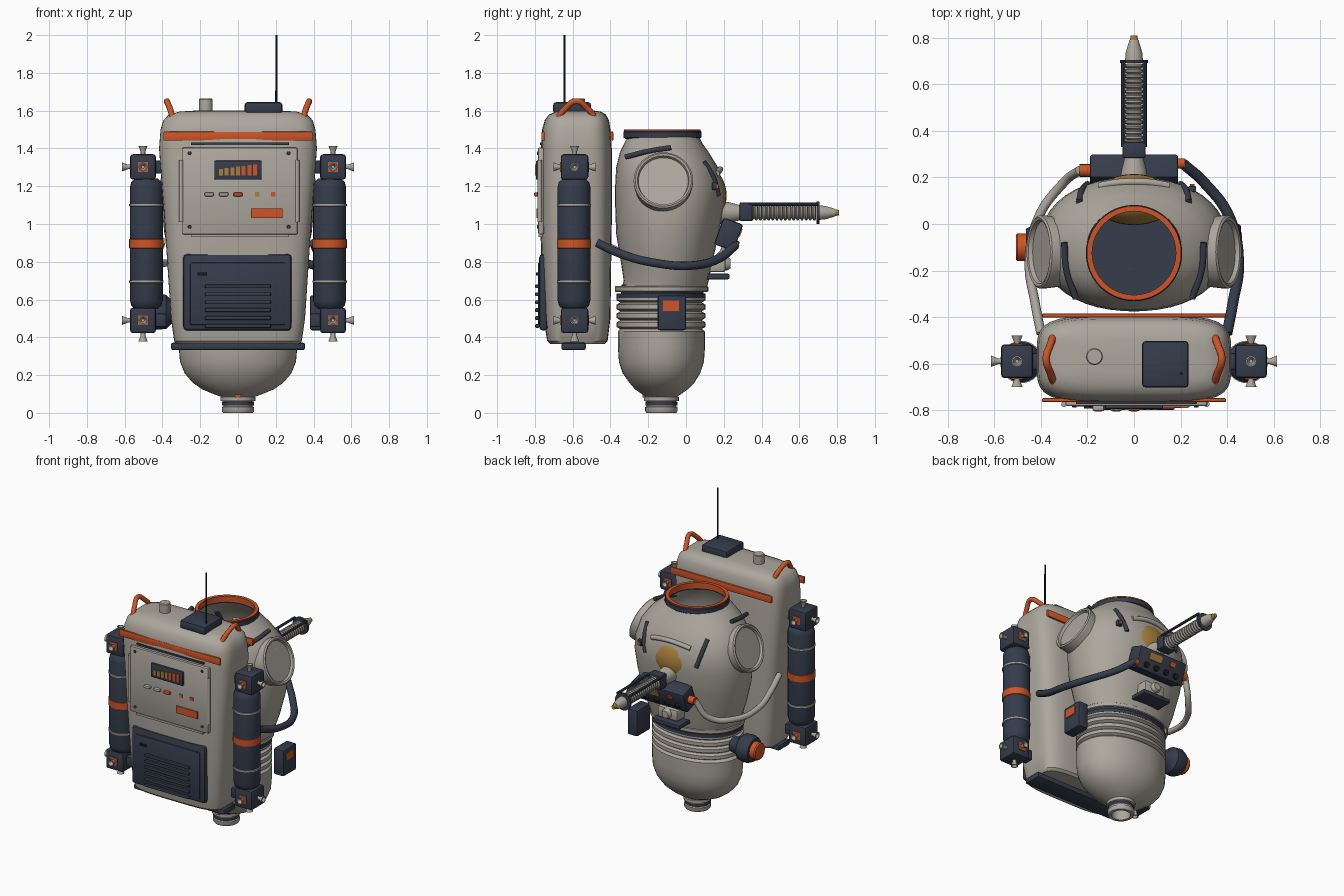
import bpy, bmesh, math
from mathutils import Vector, Matrix

cube = bpy.data.objects.get("Cube")
if cube:
    bpy.data.objects.remove(cube)


def material(name, rgb):
    m = bpy.data.materials.new(name)
    m.use_nodes = True
    m.diffuse_color = (*rgb, 1)
    m.node_tree.nodes["Principled BSDF"].inputs["Base Color"].default_value = (*rgb, 1)
    return m


SHELL = material("warm grey shell", (0.42, 0.39, 0.34))
NAVY = material("dark navy", (0.035, 0.045, 0.07))
ORANGE = material("safety orange", (0.62, 0.09, 0.02))
GOLD = material("gold", (0.4, 0.22, 0.045))
BLACK = material("black", (0.012, 0.012, 0.015))


def finish(name, bm, mats, smooth=True, angle=35):
    bmesh.ops.recalc_face_normals(bm, faces=bm.faces)
    mesh = bpy.data.meshes.new(name)
    bm.to_mesh(mesh)
    bm.free()
    for m in mats:
        mesh.materials.append(m)
    ob = bpy.data.objects.new(name, mesh)
    bpy.context.collection.objects.link(ob)
    if smooth:
        bpy.ops.object.select_all(action="DESELECT")
        ob.select_set(True)
        bpy.context.view_layer.objects.active = ob
        bpy.ops.object.shade_smooth_by_angle(angle=math.radians(angle))
    return ob


def box(name, center, size, mat, bevel=0.0, tilt=0.0):
    bm = bmesh.new()
    bmesh.ops.create_cube(bm, size=1, matrix=Matrix.Diagonal((*size, 1)))
    if bevel:
        bmesh.ops.bevel(bm, geom=bm.edges[:], offset=bevel, segments=2, profile=0.5, affect="EDGES")
    bm.transform(Matrix.Translation(center) @ Matrix.Rotation(tilt, 4, "X"))
    return finish(name, bm, [mat], bool(bevel))


def bridge(bm, rings, closed=False):
    n = len(rings[0])
    for a, b in zip(rings, rings[1:] + (rings[:1] if closed else [])):
        for i in range(n):
            bm.faces.new((a[i], a[(i + 1) % n], b[(i + 1) % n], b[i]))


def lathe(name, base, axis, profile, mat, n=24, caps=True, closed=False):
    """Spin (radius, height) pairs around an axis."""
    bm = bmesh.new()
    turn = Vector(axis).to_track_quat("Z", "Y")
    rings = [[bm.verts.new(Vector(base) + turn @ Vector((r * math.cos(t), r * math.sin(t), h)))
              for t in (math.tau * i / n for i in range(n))] for r, h in profile]
    bridge(bm, rings, closed)
    if caps and not closed:
        bm.faces.new(rings[0])
        bm.faces.new(rings[-1])
    return finish(name, bm, [mat])


def loft(name, sections, power, mat, n=48, caps=True):
    """Join rounded cross-sections (z, half width, back y, front y)."""
    bm = bmesh.new()
    rings = []
    for z, hx, y0, y1 in sections:
        ring = []
        for i in range(n):
            c, s = math.cos(math.tau * i / n), math.sin(math.tau * i / n)
            k = (abs(c) ** power + abs(s) ** power) ** (-1 / power)
            ring.append(bm.verts.new((hx * k * c, (y0 + y1) / 2 + (y1 - y0) / 2 * k * s, z)))
        rings.append(ring)
    bridge(bm, rings)
    if caps:
        bm.faces.new(rings[0])
        bm.faces.new(rings[-1])
    return finish(name, bm, [mat])


def tube(name, points, r, mat):
    curve = bpy.data.curves.new(name, "CURVE")
    curve.dimensions = "3D"
    curve.bevel_depth, curve.bevel_resolution = r, 3
    curve.use_fill_caps = True
    spline = curve.splines.new("BEZIER")
    spline.bezier_points.add(len(points) - 1)
    for p, co in zip(spline.bezier_points, points):
        p.co = co
        p.handle_left_type = p.handle_right_type = "AUTO"
    curve.materials.append(mat)
    ob = bpy.data.objects.new(name, curve)
    bpy.context.collection.objects.link(ob)


# Hollow torso shell
TORSO = [(0.66, .31, -.34, .11), (0.70, .32, -.33, .12), (0.8, .355, -.345, .14), (0.95, .39, -.37, .175),
         (1.1, .405, -.375, .2), (1.2, .395, -.375, .2), (1.3, .365, -.37, .17), (1.38, .305, -.35, .12),
         (1.43, .245, -.325, .085), (1.46, .205, -.31, .07)]
loft("torso", TORSO, 2.2, SHELL, caps=False)


def front_y(x, z):
    """Depth of the torso surface on the visor side."""
    for a, b in zip(TORSO, TORSO[1:]):
        if a[0] <= z <= b[0]:
            t = (z - a[0]) / (b[0] - a[0])
            hx, y0, y1 = (a[i] + t * (b[i] - a[i]) for i in (1, 2, 3))
            return (y0 + y1) / 2 + (y1 - y0) / 2 * (1 - min(1, abs(x) / hx) ** 2.2) ** (1 / 2.2)


# Neck ring
lathe("neck_ring", (0, -.125, 1.45), (0, 0, 1),
      [(.195, 0), (.207, .008), (.207, .037), (.2, .045), (.185, .045), (.185, 0)], NAVY, 48, closed=True)
lathe("neck_seal", (0, -.125, 1.46), (0, 0, 1),
      [(.203, .03), (.203, .039), (.18, .039), (.18, 0), (.19, 0)], ORANGE, 48, closed=True)

# Waist bellows and bowl
ribs = []
for k in range(4):
    z = .445 + .047 * k
    ribs += [(z, .295, -.35, .085), (z + .01, .313, -.367, .103), (z + .034, .313, -.367, .103), (z + .044, .295, -.35, .085)]
bowl = [(.085, .09, -.21, -.05), (.1, .13, -.235, -.025), (.125, .19, -.27, .01), (.16, .24, -.30, .045), (.21, .283, -.335, .075),
        (.27, .307, -.355, .095), (.34, .313, -.36, .1), (.43, .313, -.36, .1)]
loft("lower_bowl", bowl + ribs, 2.1, SHELL, caps=False)
loft("waist_band", [(.608, .314, -.368, .104), (.632, .314, -.368, .104)], 2.1, NAVY)
loft("waist_flange", [(.64, .32, -.372, .112), (.645, .325, -.376, .118), (.667, .325, -.376, .118), (.672, .32, -.372, .112)], 2.1, SHELL, caps=False)
loft("waist_core", [(.59, .29, -.35, .085), (.68, .3, -.34, .1)], 2.1, NAVY, caps=False)

# Bottom outlet
lathe("outlet", (0, -.13, 0), (0, 0, 1), [(.06, .09), (.06, 0), (.08, 0), (.086, .01), (.086, .03), (.078, .035), (.078, .06),
      (.092, .064), (.092, .085), (.08, .09)], SHELL, 32, closed=True)
lathe("outlet_band", (0, -.13, .038), (0, 0, 1), [(.084, 0), (.084, .02)], NAVY, 32, caps=False)
box("outlet_tab", (0, -.222, .09), (.03, .015, .018), ORANGE)

# Visor with brow
bm = bmesh.new()
bmesh.ops.create_uvsphere(bm, u_segments=32, v_segments=16, radius=1,
                          matrix=Matrix.Translation((0, .105, 1.15)) @ Matrix.Diagonal((.175, .11, .15, 1)))
finish("visor", bm, [GOLD])
tube("visor_brow", [(x, front_y(x, 1.29) + .008, 1.29 - x * x) for x in (-.15, -.075, 0, .075, .15)], .016, SHELL)
box("visor_lamp", (.25, front_y(.25, 1.2) + .004, 1.2), (.035, .025, .04), NAVY, .005)
box("visor_lamp_lens", (.25, front_y(.25, 1.2) + .018, 1.2), (.02, .015, .025), ORANGE)

# Shoulder sockets and strips
for s, side in ((-1, "right"), (1, "left")):
    axis = (s * .94, 0, .34)
    lathe(side + "_shoulder_socket", Vector((s * .40, -.12, 1.23)) - Vector(axis) * .08, axis,
          [(.15, 0), (.157, .06), (.157, .085), (.148, .092), (.137, .088), (.132, .07)], SHELL, 40)
    tube(side + "_shoulder_strip", [(s * .25, -.32, 1.355), (s * .29, -.2, 1.385), (s * .3, -.08, 1.405)], .014, NAVY)
    tube(side + "_visor_strip", [(s * x, front_y(x, z) + .002, z) for x, z in ((.235, 1.33), (.225, 1.25), (.2, 1.15))], .014, NAVY)

# Hip box and hip dial
box("hip_box", (.42, -.075, .53), (.08, .15, .185), NAVY, .012)
box("hip_box_label", (.461, -.08, .568), (.008, .085, .055), ORANGE)
lathe("hip_dial", (-.3, -.1, .535), (-1, 0, 0), [(.05, 0), (.06, .05), (.09, .08), (.095, .13), (.08, .165)], NAVY, 16)
lathe("hip_dial_cap", (-.46, -.1, .535), (-1, 0, 0), [(.06, 0), (.06, .04), (.054, .048)], ORANGE, 24)

# Chest controller
box("controller", (0, .225, .945), (.38, .11, .15), NAVY, .012, -.35)
turn = Matrix.Translation((0, .225, .945)) @ Matrix.Rotation(-.35, 4, "X")
box("controller_screen", turn @ Vector((.06, .056, .03)), (.1, .008, .045), GOLD, 0, -.35)
box("controller_switch", turn @ Vector((-.08, .056, .03)), (.04, .01, .03), ORANGE, 0, -.35)
for x in (-.12, -.04, .04, .12):
    lathe("controller_knob", turn @ Vector((x, .05, -.035)), turn.to_3x3() @ Vector((0, 1, 0)), [(.02, 0), (.018, .02)], BLACK, 16)
lathe("hose_connector", (-.18, .23, .945), (-1, 0, 0), [(.027, 0), (.027, .055)], ORANGE, 16)
lathe("hose_collar", (.19, .26, .885), (1, 0, 0), [(.022, 0), (.022, .03)], ORANGE, 16)
box("chest_mount", (0, .15, .785), (.16, .12, .08), SHELL, .015)
lathe("chest_valve", (0, .17, .79), (0, 1, 0), [(.035, 0), (.035, .05), (.025, .065)], SHELL, 16)
box("chest_tray", (0, .16, .722), (.22, .14, .03), NAVY, .008)

# Nozzle barrel
lathe("barrel_cone", (0, .15, 1.06), (0, 1, 0), [(.062, 0), (.055, .08), (.036, .15)], SHELL)
box("barrel_block", (0, .318, 1.065), (.1, .07, .1), NAVY, .01)
coil = [(.03, 0)]
for k in range(16):
    coil += [(.032, k * .022), (.041, k * .022 + .006), (.041, k * .022 + .014), (.032, k * .022 + .019)]
lathe("barrel_coil", (0, .34, 1.06), (0, 1, 0), coil, SHELL)
for s in (-1, 1):
    lathe("barrel_rail", (s * .046, .33, 1.105), (0, 1, 0), [(.009, 0), (.009, .37)], NAVY, 8)
lathe("barrel_flange", (0, .692, 1.06), (0, 1, 0), [(.06, 0), (.06, .014)], NAVY)
lathe("barrel_nose", (0, .705, 1.06), (0, 1, 0), [(.038, 0), (.036, .03), (.02, .085)], SHELL)
lathe("barrel_tip", (0, .788, 1.06), (0, 1, 0), [(.018, 0), (.014, .022)], GOLD, 16)

# Hoses
path = [(.4, -.47, .9), (.425, -.34, .84), (.45, -.17, .795), (.41, .03, .78), (.3, .18, .82), (.21, .26, .885)]
tube("navy_hose", path, .023, NAVY)
tube("grey_hose", [(-x, y, z + .01) for x, y, z in path[:5]] + [(-.235, .23, .945)], .02, SHELL)

# Backpack
loft("backpack", [(.365, .325, -.72, -.43), (.38, .338, -.735, -.415), (.5, .355, -.755, -.4), (1.0, .388, -.772, -.393),
                  (1.4, .418, -.768, -.393), (1.5, .41, -.762, -.4), (1.55, .395, -.748, -.408), (1.58, .365, -.725, -.425),
                  (1.595, .31, -.69, -.45), (1.602, .2, -.64, -.5)], 4.5, SHELL, 64)
box("backpack_foot", (0, -.595, .352), (.71, .13, .04), NAVY, .012)
for y in (-.757, -.393):
    box("backpack_rail", (0, y, 1.465), (.79, .016, .048), ORANGE, .004)
for s in (-1, 1):
    tube("carry_handle", [(s * .345, -.68, 1.56), (s * .36, -.64, 1.61), (s * .377, -.58, 1.65), (s * .36, -.52, 1.61), (s * .345, -.48, 1.56)], .016, ORANGE)
lathe("filler_cap", (-.17, -.57, 1.58), (0, 0, 1), [(.036, 0), (.036, .08), (.032, .085)], SHELL)
box("antenna_base", (.135, -.603, 1.615), (.2, .2, .06), NAVY, .015)
lathe("antenna", (.203, -.643, 1.63), (0, 0, 1), [(.006, 0), (.005, .37)], BLACK, 8)

# Control plate
box("control_plate", (.01, -.768, 1.175), (.61, .03, .46), SHELL, .008)
box("plate_lip", (.01, -.77, .937), (.52, .02, .014), SHELL)
box("plate_hinge", (.01, -.766, 1.425), (.52, .016, .012), NAVY)
for s in (-1, 1):
    lathe("plate_side_bar", (.006 + s * .307, -.775, 1.01), (0, 0, 1), [(.012, 0), (.012, .33)], SHELL, 12)
    for z in (.985, 1.375):
        lathe("plate_screw", (.006 + s * .262, -.78, z), (0, -1, 0), [(.011, 0), (.009, .008)], NAVY, 8)
box("gauge", (0, -.785, 1.285), (.25, .02, .1), NAVY, .006)
for k in range(7):
    h = .035 + .004 * k
    box("gauge_bar", (-.09 + .03 * k, -.797, 1.257 + h / 2), (.022, .006, h), GOLD if k < 4 else ORANGE)
for x, mat in ((-.153, SHELL), (-.076, SHELL), (0, ORANGE)):
    box("plate_button", (x, -.79, 1.157), (.05, .03, .022), mat, .009)
for x, mat in ((.102, GOLD), (.187, ORANGE)):
    box("plate_light", (x, -.784, 1.158), (.024, .008, .024), mat)
box("plate_label", (.152, -.785, 1.057), (.165, .012, .05), ORANGE)

# Vent hatch
box("vent_hatch", (-.003, -.755, .638), (.575, .045, .405), NAVY, .02)
box("vent_panel", (-.003, -.776, .63), (.5, .016, .33), NAVY, .006)
box("vent_latch", (-.19, -.787, .735), (.05, .012, .014), BLACK)
for k in range(6):
    box("vent_slat", (0, -.788, .46 + .042 * k), (.35, .022, .02), NAVY, .006)

# Side tanks with thruster blocks
for s in (-1, 1):
    lathe("tank", (s * .485, -.593, .55), (0, 0, 1), [(.06, 0), (.08, .018), (.087, .045), (.087, .645), (.08, .672), (.06, .69)], NAVY, 32)
    for z, h, mat in ((.87, .05, ORANGE), (1.093, .014, SHELL), (.688, .014, SHELL)):
        lathe("tank_band", (s * .485, -.593, z), (0, 0, 1), [(.087, 0), (.091, .002), (.091, h - .002), (.087, h)], mat, 32)
    for z, up in ((1.302, 1), (.49, -1)):
        c = Vector((s * .503, -.59, z))
        box("thruster_block", c, (.137, .145, .135), NAVY, .015)
        box("tank_bracket", (s * .42, -.59, z), (.08, .07, .07), NAVY, .008)
        for d in (Vector((s, 0, 0)), Vector((0, 1, 0)), Vector((0, -1, 0)), Vector((0, 0, up))):
            lathe("thruster_nozzle", c + d * .065, d, [(.012, 0), (.012, .014), (.024, .046), (.018, .046), (.008, .02)], SHELL, 12)
            if d.y:
                box("nozzle_seat", c + d * .073, (.052, .008, .052), ORANGE)
